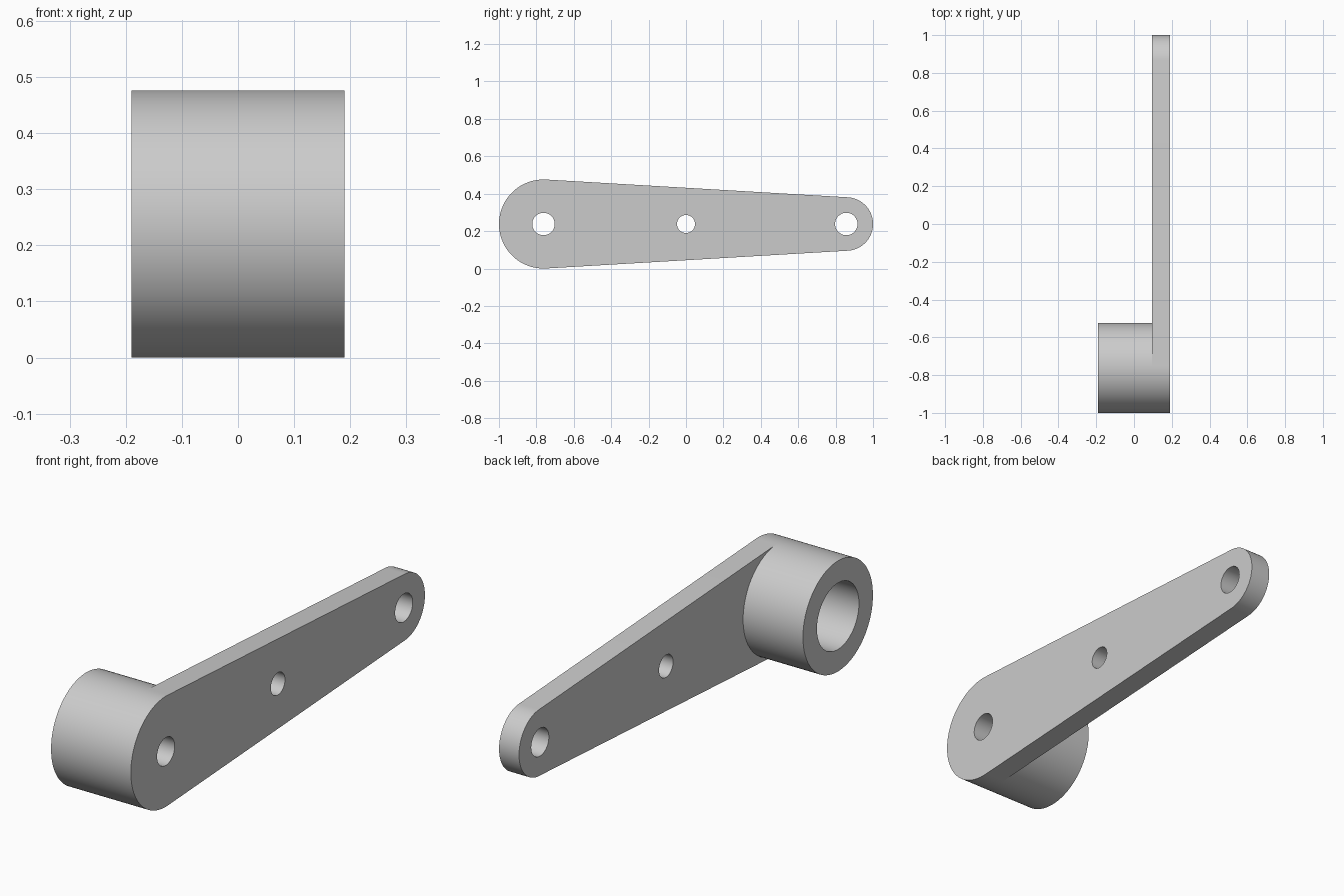
import bpy, bmesh, math

if "Cube" in bpy.data.objects:
    bpy.data.objects.remove(bpy.data.objects["Cube"])

R_BIG, R_SMALL, R_BORE = 0.238, 0.143, 0.143
Y_BIG, Y_SMALL, ZC = -0.762, 0.857, 0.238
X_BOSS, X_BACK, X_FRONT = -0.19, 0.095, 0.19
# Angle at which the straight tapered edges touch both end arcs
TANGENT = math.acos((R_BIG - R_SMALL) / (Y_SMALL - Y_BIG))

metal = bpy.data.materials.new("grey metal")
metal.diffuse_color = (0.6, 0.6, 0.6, 1)
metal.use_nodes = True
metal.node_tree.nodes["Principled BSDF"].inputs["Base Color"].default_value = metal.diffuse_color


def arc(cy, r, a0, a1, n):
    """Points (y, z) from angle a0 to a1, both ends included."""
    return [(cy + r * math.cos(a0 + (a1 - a0) * i / n),
             ZC + r * math.sin(a0 + (a1 - a0) * i / n)) for i in range(n + 1)]


def circle(cy, r, n=64):
    return arc(cy, r, 0, 2 * math.pi, n)[:-1]


def wall(bm, loop, x0, x1, outward=True):
    """Band of quads sweeping a counter-clockwise loop along x."""
    a = [bm.verts.new((x0, y, z)) for y, z in loop]
    b = [bm.verts.new((x1, y, z)) for y, z in loop]
    for i in range(len(loop)):
        j = (i + 1) % len(loop)
        quad = [a[i], a[j], b[j], b[i]]
        bm.faces.new(quad if outward else quad[::-1])


def cap(bm, loops, x, side):
    """Flat face with holes at x, facing +x or -x."""
    edges = []
    for loop in loops:
        v = [bm.verts.new((x, y, z)) for y, z in loop]
        edges += [bm.edges.new((v[i - 1], v[i])) for i in range(len(v))]
    res = bmesh.ops.triangle_fill(bm, edges=edges, use_beauty=True,
                                  use_dissolve=False, normal=(side, 0, 0))
    for f in res["geom"]:
        if isinstance(f, bmesh.types.BMFace):
            f.normal_update()
            if f.normal.x * side < 0:
                f.normal_flip()


def finish(bm, name):
    bmesh.ops.remove_doubles(bm, verts=bm.verts, dist=1e-5)
    mesh = bpy.data.meshes.new(name)
    bm.to_mesh(mesh)
    bm.free()
    mesh.materials.append(metal)
    obj = bpy.data.objects.new(name, mesh)
    bpy.context.collection.objects.link(obj)
    bpy.ops.object.select_all(action='DESELECT')
    obj.select_set(True)
    bpy.context.view_layer.objects.active = obj
    bpy.ops.object.shade_smooth_by_angle(angle=math.radians(30))


# Tapered lever plate with three through holes
small_end = arc(Y_SMALL, R_SMALL, -TANGENT, TANGENT, 40)
big_end = arc(Y_BIG, R_BIG, TANGENT, 2 * math.pi - TANGENT, 48)
boss_side = arc(Y_BIG, R_BIG, TANGENT, -TANGENT, 40)
pivot, middle, tip = circle(Y_BIG, 0.06), circle(0, 0.048), circle(Y_SMALL, 0.06)
bore = circle(Y_BIG, R_BORE)

bm = bmesh.new()
wall(bm, small_end + big_end, X_BACK, X_FRONT)
for hole in (pivot, middle, tip):
    wall(bm, hole, X_BACK, X_FRONT, False)
cap(bm, [small_end + big_end, pivot, middle, tip], X_FRONT, 1)
cap(bm, [small_end + boss_side, middle, tip], X_BACK, -1)
cap(bm, [bore, pivot], X_BACK, -1)      # floor of the bore
finish(bm, "lever_plate")

# Hollow boss joined to the back of the plate
bm = bmesh.new()
rim = big_end + boss_side[::-1][1:-1]
wall(bm, rim, X_BOSS, X_BACK)
wall(bm, bore, X_BOSS, X_BACK, False)
cap(bm, [rim, bore], X_BOSS, -1)
finish(bm, "boss")
